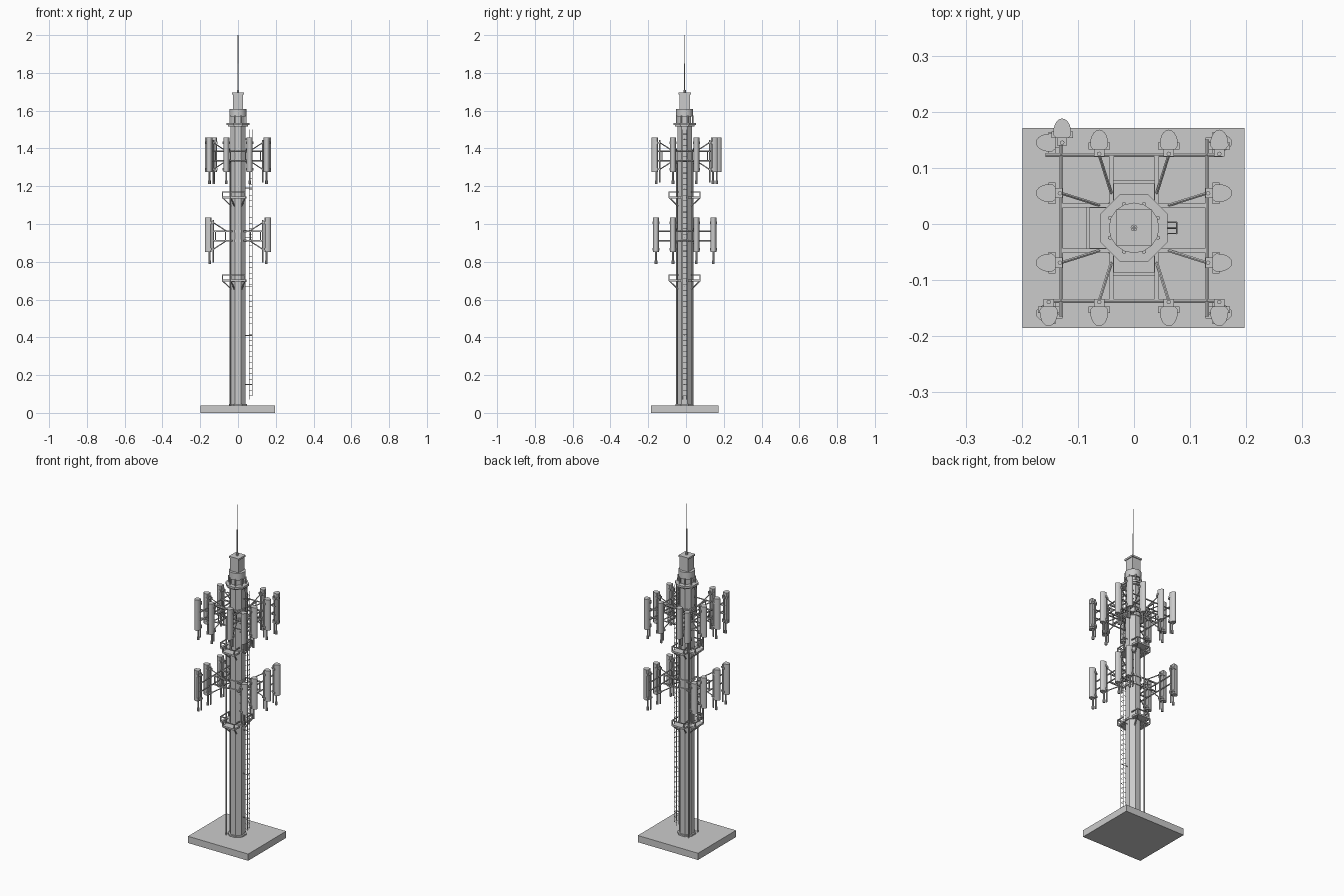
import bpy, bmesh, math
from mathutils import Vector, Matrix

if "Cube" in bpy.data.objects:
    bpy.data.objects.remove(bpy.data.objects["Cube"])

CY = -0.007                     # mast axis offset in y
UPPER, LOWER = 1.365, 0.942     # middle heights of the two antenna tiers


class Part:
    """Collects primitives into one named mesh object."""
    def __init__(self, name):
        self.name, self.bm = name, bmesh.new()

    def box(self, c, size, rot=0.0):
        m = (Matrix.Translation(c) @ Matrix.Rotation(rot, 4, 'Z')
             @ Matrix.Diagonal((*size, 1)))
        bmesh.ops.create_cube(self.bm, size=1, matrix=m)

    def rod(self, p, q, r, n=6, r2=None, spin=0.0):
        p, q = Vector(p), Vector(q)
        d = q - p
        m = (Matrix.Translation((p + q) / 2) @ d.to_track_quat('Z', 'Y').to_matrix().to_4x4()
             @ Matrix.Rotation(spin, 4, 'Z'))
        bmesh.ops.create_cone(self.bm, cap_ends=True, segments=n, radius1=r,
                              radius2=r if r2 is None else r2, depth=d.length, matrix=m)

    def prism(self, pts, z0, z1):
        f = self.bm.faces.new([self.bm.verts.new((p[0], p[1], z0)) for p in pts])
        top = bmesh.ops.extrude_face_region(self.bm, geom=[f])
        bmesh.ops.translate(self.bm, vec=(0, 0, z1 - z0),
                            verts=[v for v in top['geom'] if isinstance(v, bmesh.types.BMVert)])

    def octagon(self, z0, z1, a):
        r = a / math.cos(math.pi / 8)
        self.prism([(r * math.cos((k + .5) * math.pi / 4),
                     CY + r * math.sin((k + .5) * math.pi / 4)) for k in range(8)], z0, z1)

    def done(self, smooth=False):
        bmesh.ops.recalc_face_normals(self.bm, faces=self.bm.faces)
        me = bpy.data.meshes.new(self.name)
        self.bm.to_mesh(me)
        self.bm.free()
        ob = bpy.data.objects.new(self.name, me)
        bpy.context.collection.objects.link(ob)
        if smooth:
            bpy.context.view_layer.objects.active = ob
            ob.select_set(True)
            bpy.ops.object.shade_smooth_by_angle(angle=math.radians(35))
            ob.select_set(False)


def at(side, u, v, z):
    """Point at distance u outward and v sideways on one of four mast sides."""
    a = side * math.pi / 2      # 0 right, 1 back, 2 left, 3 front
    return Vector((u * math.cos(a) - v * math.sin(a), CY + u * math.sin(a) + v * math.cos(a), z))


# ground slab
p = Part("base_slab")
p.box((-0.001, -0.007, 0.02), (0.396, 0.357, 0.04))
p.done()

# octagonal mast with foot flange and clamp collars
p = Part("mast")
p.octagon(0.04, 1.53, 0.039)
p.octagon(0.04, 0.048, 0.048)
for zc in (UPPER, LOWER):
    for dz in (0.02, -0.03):
        p.octagon(zc + dz - 0.006, zc + dz + 0.006, 0.044)
p.done()

# stepped mast head
p = Part("mast_head")
p.octagon(1.515, 1.523, 0.052)
p.octagon(1.523, 1.535, 0.06)
p.octagon(1.535, 1.57, 0.034)
for k in range(8):
    a = (k + .5) * math.pi / 4
    x, y = 0.046 * math.cos(a), CY + 0.046 * math.sin(a)
    p.rod((x, y, 1.53), (x, y, 1.575), 0.004)
p.rod((0, CY, 1.568), (0, CY, 1.61), 0.045, 16)
p.box((0, CY, 1.648), (0.055, 0.055, 0.08))
p.box((0, CY, 1.691), (0.065, 0.065, 0.01))
p.done(True)

# lightning rod
p = Part("lightning_rod")
p.rod((0, CY, 1.69), (0, CY, 1.71), 0.006, 8)
p.rod((0, CY, 1.70), (0, CY, 1.85), 0.003, 8)
p.rod((0, CY, 1.85), (0, CY, 2.0), 0.0017, 8)
p.done(True)


def support_frame(name, zc, sides):
    p = Part(name)
    for s in sides:
        for dz in (0.02, -0.03):
            z = zc + dz
            p.rod(at(s, 0.13, -0.158, z), at(s, 0.13, 0.158, z), 0.004)      # face rail
            for v in (-0.04, 0.04):
                p.box((at(s, 0.03, v, z) + at(s, 0.13, v, z)) / 2,
                      (0.1, 0.007, 0.007), s * math.pi / 2)                  # arm
        for v in (-0.04, 0.04):
            p.rod(at(s, 0.065, v, zc - 0.03), at(s, 0.065, v, zc + 0.02), 0.003)
            p.rod(at(s, 0.12, v, zc - 0.03), at(s, 0.12, v, zc + 0.02), 0.003)
            w = math.copysign(0.062, v)
            p.rod(at(s, 0.06, v, zc + 0.02), at(s, 0.13, w, zc + 0.065), 0.003)
            p.rod(at(s, 0.06, v, zc - 0.03), at(s, 0.13, w, zc - 0.075), 0.003)
    p.done()


def antenna(name, s, v, zc, du=0.0):
    p = Part(name)
    u = 0.132 + du
    # rounded radome
    prof = [(0.014, -0.016)]
    prof += [(0.018 + 0.025 * math.sin(t), -0.016 * math.cos(t))
             for t in [k * math.pi / 10 for k in range(11)]]
    prof += [(0.014, 0.016), (0.008, 0.011), (0.008, -0.011)]
    p.prism([at(s, u + a, v + b, 0)[:2] for a, b in prof], zc - 0.09, zc + 0.092)
    # mounting pipe with foot
    p.rod(at(s, u, v, zc - 0.145), at(s, u, v, zc + 0.08), 0.004, 8)
    p.rod(at(s, u + 0.018, v, zc - 0.135), at(s, u + 0.018, v, zc - 0.09), 0.005, 8)
    p.rod(at(s, u + 0.018, v, zc - 0.153), at(s, u + 0.018, v, zc - 0.135), 0.007, 8)
    # clamps to the pipe
    for dz in (0.065, -0.075):
        p.box(at(s, u + 0.004, v, zc + dz), (0.018, 0.018, 0.01), s * math.pi / 2)
        p.box(at(s, u + 0.014, v, zc + dz), (0.012, 0.038, 0.012), s * math.pi / 2)
    p.done(True)


support_frame("upper_support_frame", UPPER, range(4))
support_frame("lower_support_frame", LOWER, (0, 2))

names = ("right", "back", "left", "front")
for s in range(4):
    for i, v in enumerate((-0.152, -0.062, 0.062, 0.152)):
        inner = i in (1, 2)
        if s in (1, 3) or inner:                      # upper tier on all sides
            odd = s == 1 and i == 3                   # one corner panel stands proud
            antenna(f"upper_{names[s]}_antenna_{i}", s, 0.128 if odd else v,
                    UPPER, 0.02 if odd else 0)
        if s in (0, 2):                               # lower tier on left and right
            antenna(f"lower_{names[s]}_antenna_{i}", s, v, LOWER)

# small service platforms on the back, left and front
for label, z in (("upper", 1.14), ("lower", 0.70)):
    p = Part(label + "_platform")
    for s in (1, 2, 3):
        r = s * math.pi / 2
        p.box(at(s, 0.06, 0, z), (0.048, 0.078, 0.010), r)
        p.box(at(s, 0.082, 0, z + 0.03), (0.005, 0.08, 0.005), r)
        for v in (-0.038, 0.038):
            p.box(at(s, 0.058, v, z + 0.03), (0.05, 0.005, 0.005), r)
            p.box(at(s, 0.082, v, z + 0.014), (0.005, 0.005, 0.034), r)
            p.rod(at(s, 0.082, v, z), at(s, 0.036, v * 0.5, z - 0.045), 0.0035)
    p.octagon(z - 0.006, z + 0.006, 0.045)
    p.done()

# ladder on the right side
p = Part("ladder")
for v in (-0.01, 0.01):
    p.rod(at(0, 0.06, v, 0.07), at(0, 0.06, v, 1.5), 0.0015, 4)
    p.rod(at(0, 0.076, v, 0.09), at(0, 0.076, v, 1.5), 0.0015, 4)
for k in range(48):
    z = 0.09 + k * 0.0295
    p.rod(at(0, 0.076, -0.01, z), at(0, 0.076, 0.01, z), 0.0014, 4)
    for v in (-0.01, 0.01):
        p.rod(at(0, 0.06, v, z), at(0, 0.076, v, z), 0.0012, 4)
for k in range(6):
    z = 0.15 + k * 0.26
    p.rod(at(0, 0.035, 0, z), at(0, 0.076, 0, z), 0.002, 4)
p.done()

# feeder cables at the left corners
p = Part("feeder_cables")
for y in (-0.043, 0.043):
    p.rod((-0.042, CY + y, 0.04), (-0.042, CY + y, 1.33), 0.004, 8)
p.done(True)
